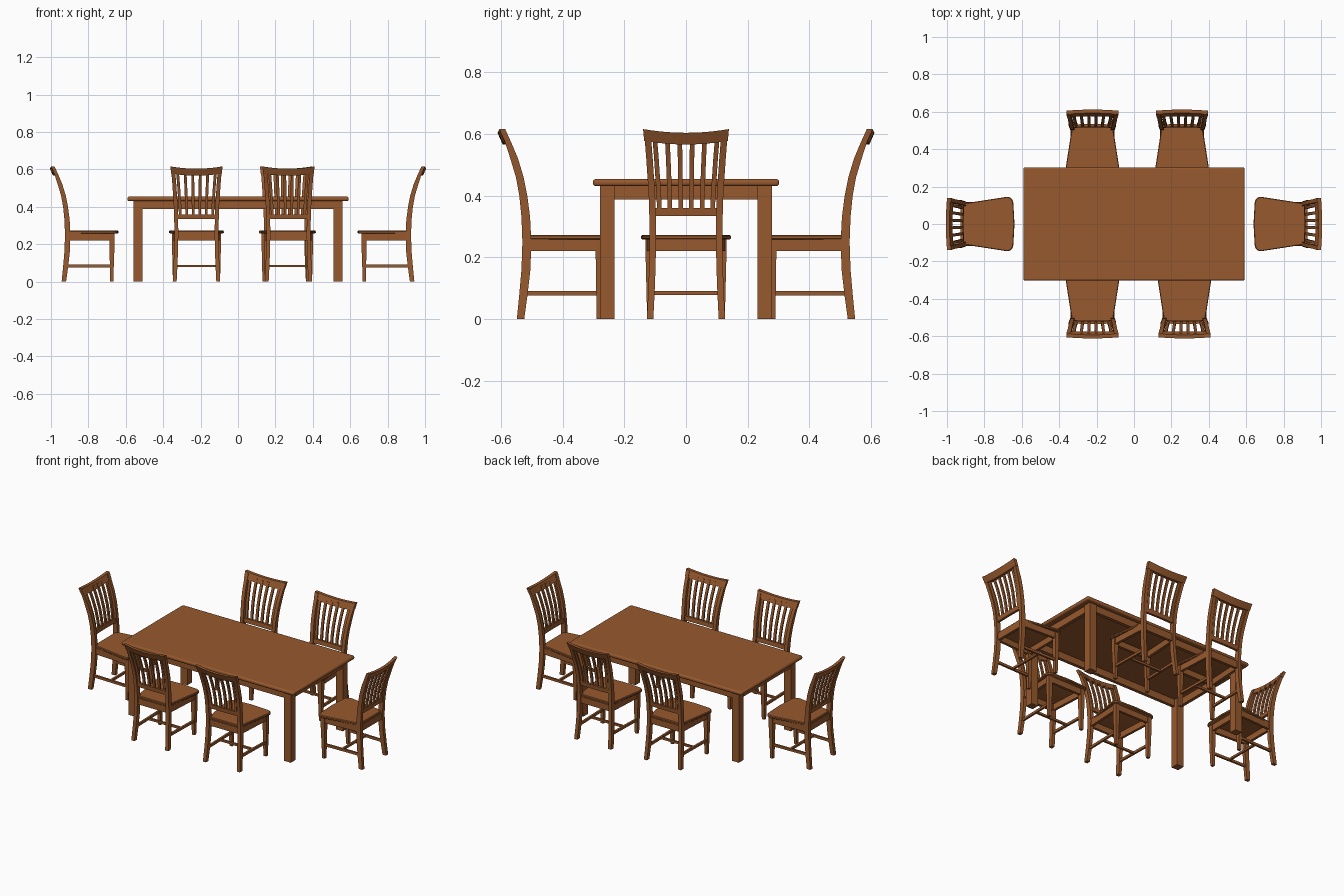
import bpy, bmesh, math
from mathutils import Matrix, Vector

cube = bpy.data.objects.get("Cube")
if cube:
    bpy.data.objects.remove(cube, do_unlink=True)

wood = bpy.data.materials.new("warm_brown_wood")
wood.use_nodes = True
COLOUR = (0.31, 0.1, 0.027, 1)
wood.diffuse_color = COLOUR
wood.node_tree.nodes["Principled BSDF"].inputs["Base Color"].default_value = COLOUR


def loft(bm, rings):
    """Skin a list of equal rings and cap both ends."""
    loops = [[bm.verts.new(p) for p in ring] for ring in rings]
    n = len(loops[0])
    for a, b in zip(loops, loops[1:]):
        for i in range(n):
            bm.faces.new((a[i], a[(i + 1) % n], b[(i + 1) % n], b[i]))
    bm.faces.new(loops[0][::-1])
    bm.faces.new(loops[-1])


def rect(x0, x1, y0, y1, z):
    return [(x0, y0, z), (x1, y0, z), (x1, y1, z), (x0, y1, z)]


def box(bm, x0, x1, y0, y1, z0, z1):
    loft(bm, [rect(x0, x1, y0, y1, z0), rect(x0, x1, y0, y1, z1)])


def mirror(bm, axis):
    """Add a reflected copy of everything built so far."""
    made = bmesh.ops.duplicate(bm, geom=bm.verts[:] + bm.edges[:] + bm.faces[:])["geom"]
    for v in made:
        if isinstance(v, bmesh.types.BMVert):
            v.co[axis] *= -1


def finish(bm, name):
    bmesh.ops.recalc_face_normals(bm, faces=bm.faces[:])
    mesh = bpy.data.meshes.new(name)
    bm.to_mesh(mesh)
    bm.free()
    mesh.materials.append(wood)
    mesh.shade_smooth()
    mesh.set_sharp_from_angle(angle=math.radians(35))
    return mesh


def place(mesh, name, matrix=Matrix()):
    obj = bpy.data.objects.new(name, mesh)
    obj.matrix_world = matrix
    bpy.context.collection.objects.link(obj)
    return obj


# Table: rounded top, square legs, apron frame
bm = bmesh.new()
box(bm, -0.592, 0.592, -0.302, 0.302, 0.431, 0.454)
top = place(finish(bm, "table_top"), "table_top")
bevel = top.modifiers.new("rounded_edge", 'BEVEL')
bevel.width, bevel.segments = 0.009, 3

bm = bmesh.new()
box(bm, 0.511, 0.558, 0.232, 0.279, 0, 0.432)
mirror(bm, 0)
mirror(bm, 1)
place(finish(bm, "table_legs"), "table_legs")

bm = bmesh.new()
box(bm, -0.515, 0.515, 0.253, 0.273, 0.388, 0.432)
mirror(bm, 1)
place(finish(bm, "table_long_aprons"), "table_long_aprons")

bm = bmesh.new()
box(bm, 0.532, 0.552, -0.236, 0.236, 0.388, 0.432)
mirror(bm, 0)
place(finish(bm, "table_short_aprons"), "table_short_aprons")

# Back curve of a chair: height, inner depth, outer depth, outer half width
BACK = [(0, .525, .549, .127), (.08, .514, .541, .123), (.16, .505, .534, .12),
        (.25, .502, .531, .118), (.33, .506, .534, .119), (.4, .515, .541, .121),
        (.46, .527, .552, .125), (.52, .545, .57, .129), (.57, .566, .586, .133),
        (.612, .585, .604, .137)]


def back_at(z):
    """Inner depth, outer depth and half width of the back at a height."""
    for a, b in zip(BACK, BACK[1:]):
        if z <= b[0] or b is BACK[-1]:
            t = (z - a[0]) / (b[0] - a[0])
            return [a[i] + (b[i] - a[i]) * t for i in (1, 2, 3)]


def back_rail(bm, z0, z1, bow, dip, thick, lift=0.0):
    """Cross rail following the back, bowed outward and dipped in the middle."""
    rings = []
    steps = 10
    for i in range(steps + 1):
        s = 2 * i / steps - 1
        arch = 1 - s * s
        ring = []
        for z, side in ((z0, -1), (z0, 1), (z1, 1), (z1, -1)):
            inner, outer, half = back_at(z)
            mid = (inner + outer) / 2 + bow * arch
            ring.append((s * (half + lift), mid + side * thick / 2, z - dip * arch))
        rings.append(ring)
    loft(bm, rings)


chair = {}

# Rear legs running up into curved back posts
bm = bmesh.new()
loft(bm, [rect(w - 0.021, w, a, b, z) for z, a, b, w in BACK])
mirror(bm, 0)
chair["back_posts"] = finish(bm, "chair_back_posts")

# Tapered front legs
bm = bmesh.new()
loft(bm, [rect(.108, .126, .273, .29, 0), rect(.104, .131, .266, .293, .2),
          rect(.104, .131, .266, .293, .261)])
mirror(bm, 0)
chair["front_legs"] = finish(bm, "chair_front_legs")

# Seat panel: tapered to the rear with rounded corners
bm = bmesh.new()
half = []
for cx, cy, r, a0, a1 in ((.112, .285, .034, -90, -5), (.104, .514, .006, 0, 90)):
    for i in range(6):
        a = math.radians(a0 + (a1 - a0) * i / 5)
        half.append((cx + r * math.cos(a), cy + r * math.sin(a)))
half = [(0, .245)] + half
outline = half + [(-x, y) for x, y in half[:0:-1]]
centre = Vector((0, .39))


def seat_ring(scale, z):
    return [(x * scale, centre.y + (y - centre.y) * scale, z) for x, y in outline]


loft(bm, [seat_ring(.975, .258), seat_ring(1, .261), seat_ring(1, .269), seat_ring(.975, .273)])
chair["seat"] = finish(bm, "chair_seat")

# Seat frame: sloping side aprons, front and rear aprons
bm = bmesh.new()
loft(bm, [[(x - .016, y, .221), (x, y, .221), (x, y, .26), (x - .016, y, .26)]
          for x, y in ((.127, .28), (.114, .515))])
mirror(bm, 0)
box(bm, -.11, .11, .27, .286, .221, .26)
box(bm, -.105, .105, .507, .523, .221, .26)
chair["seat_frame"] = finish(bm, "chair_seat_frame")

# H-shaped stretcher
bm = bmesh.new()
loft(bm, [[(x - .006, y, .076), (x + .006, y, .076), (x + .006, y, .091), (x - .006, y, .091)]
          for x, y in ((.117, .28), (.111, .525))])
mirror(bm, 0)
box(bm, -.112, .112, .396, .408, .077, .09)
chair["stretchers"] = finish(bm, "chair_stretchers")

# Crest rail and lower back rail
bm = bmesh.new()
back_rail(bm, .578, .616, .006, .012, .019, .002)
chair["crest_rail"] = finish(bm, "chair_crest_rail")
bm = bmesh.new()
back_rail(bm, .334, .36, .004, 0, .015, -.008)
chair["lower_rail"] = finish(bm, "chair_lower_rail")

# Fanned slats that follow the back curve
SLATS = 6
bm = bmesh.new()
for k in range(SLATS):
    s = 2 * k / (SLATS - 1) - 1
    rings = []
    for z in (.345, .4, .46, .52, .57, .59):
        inner, outer, wide = back_at(z)
        x, y = s * (wide - .033), (inner + outer) / 2 + .004
        rings.append(rect(x - .0075, x + .0075, y - .005, y + .005, z))
    loft(bm, rings)
chair["slats"] = finish(bm, "chair_slats")

# Six chairs: name, turn about the table, sideways and outward shift
LAYOUT = [("rear_right", 0, -.222, 0), ("rear_left", 0, .257, 0),
          ("front_right", 180, .222, 0), ("front_left", 180, -.27, 0),
          ("left_end", -90, 0, .394), ("right_end", 90, 0, .394)]
for spot, turn, dx, dy in LAYOUT:
    m = Matrix.Rotation(math.radians(turn), 4, 'Z') @ Matrix.Translation((dx, dy, 0))
    for part, mesh in chair.items():
        place(mesh, f"{spot}_chair_{part}", m)
